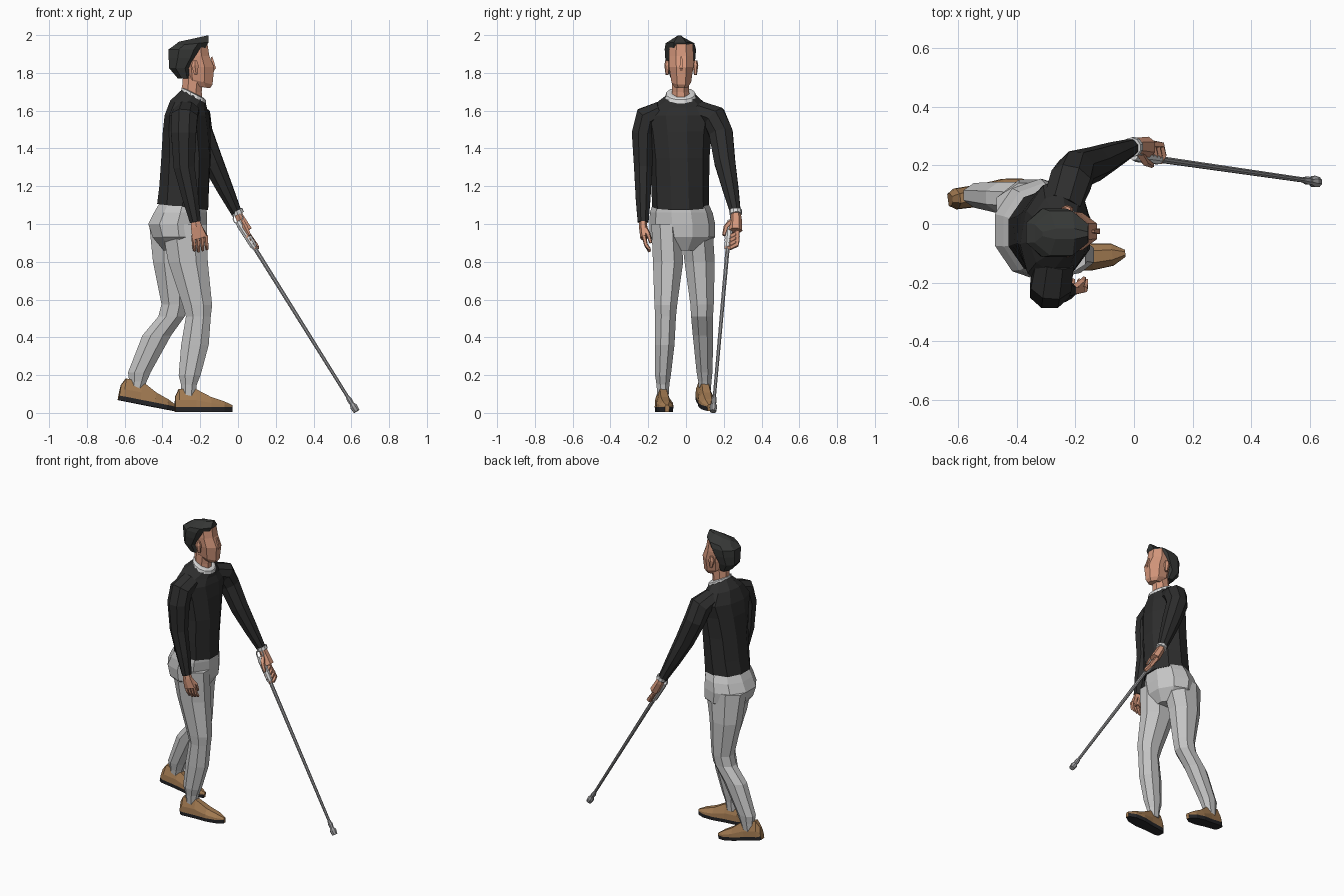
import bpy, bmesh, math
from mathutils import Vector, Matrix


def mat(name, r, g, b):
    m = bpy.data.materials.new(name)
    m.diffuse_color = (r, g, b, 1)
    return m


BLACK = mat("black_knit", 0.027, 0.027, 0.027)
PANTS = mat("light_grey_cloth", 0.56, 0.56, 0.56)
SKIN = mat("skin", 0.66, 0.31, 0.2)
HAIR = mat("dark_hair", 0.036, 0.038, 0.036)
TAN = mat("tan_leather", 0.37, 0.2, 0.085)
SOLE = mat("dark_sole", 0.02, 0.02, 0.023)
METAL = mat("grey_metal", 0.34, 0.34, 0.35)
WHITE = mat("off_white", 0.72, 0.72, 0.72)


def skin(name, rings, mats, rule=None):
    """Join equal rings of points into a capped flat-shaded surface."""
    bm = bmesh.new()
    vs = [[bm.verts.new(p) for p in r] for r in rings]
    n = len(vs[0])
    for i, (r0, r1) in enumerate(zip(vs, vs[1:])):
        for k in range(n):
            f = bm.faces.new((r0[k], r0[(k + 1) % n], r1[(k + 1) % n], r1[k]))
            if rule:
                f.material_index = rule(i, k)
    for r in (vs[0], vs[-1]):
        f = bm.faces.new(r)
    bmesh.ops.recalc_face_normals(bm, faces=bm.faces)
    me = bpy.data.meshes.new(name)
    bm.to_mesh(me)
    bm.free()
    for m in mats:
        me.materials.append(m)
    ob = bpy.data.objects.new(name, me)
    bpy.context.collection.objects.link(ob)
    return ob


def ell(cx, cy, cz, a, b, yaw=0, tilt=0, n=8):
    """Level ellipse ring; tilt lowers its +x side."""
    pts = []
    for k in range(n):
        t = 2 * math.pi * (k + 0.5) / n
        s = 1 / math.cos(math.pi / n)
        x, y = a * s * math.cos(t), b * s * math.sin(t)
        c, d = math.cos(math.radians(yaw)), math.sin(math.radians(yaw))
        pts.append((cx + x * c - y * d, cy + x * d + y * c, cz - tilt * x))
    return pts


def stack(name, rows, m, n=8):
    return skin(name, [ell(*r, n=n) for r in rows], [m])


def tube(name, rows, m, n=8):
    """Tube whose rings stand square to the path; rows are x, y, z, ra, rb."""
    P = [Vector(r[:3]) for r in rows]
    rings = []
    for i, r in enumerate(rows):
        t = (P[min(i + 1, len(P) - 1)] - P[max(i - 1, 0)]).normalized()
        u = (Vector((1, 0, 0)) - t * t.x).normalized()
        v = t.cross(u)
        ra, rb = r[3], r[-1]
        rings.append([P[i] + u * ra * math.cos(w) + v * rb * math.sin(w)
                      for w in (2 * math.pi * (k + 0.5) / n for k in range(n))])
    return skin(name, rings, [m])


# sweater body, twisted slightly so the left shoulder leads
stack("sweater_body", [
    (-.293, -.03, 1.09, .135, .143, 0, .12),
    (-.285, -.03, 1.2, .13, .145, -2),
    (-.275, -.03, 1.35, .128, .147, -4),
    (-.272, -.03, 1.49, .12, .16, -8),
    (-.27, -.03, 1.575, .11, .18, -10),
    (-.262, -.03, 1.635, .092, .13, -8, .2),
    (-.235, -.028, 1.68, .062, .075, 0, .5)], BLACK, 10)
stack("collar", [
    (-.235, -.028, 1.672, .066, .08, 0, .5),
    (-.235, -.028, 1.69, .064, .076, 0, .5),
    (-.233, -.028, 1.693, .054, .06, 0, .5)], WHITE, 12)

# sleeves
tube("right_sleeve", [
    (-.27, -.13, 1.6, .07, .055), (-.283, -.205, 1.565, .075, .07),
    (-.288, -.228, 1.48, .072, .064), (-.285, -.227, 1.3, .06, .052),
    (-.25, -.227, 1.13, .046, .042), (-.226, -.227, 1.01, .031, .031)], BLACK)
tube("left_sleeve", [
    (-.245, .07, 1.6, .07, .055), (-.215, .15, 1.565, .075, .07),
    (-.197, .185, 1.48, .068, .068), (-.135, .205, 1.33, .06, .06),
    (-.07, .235, 1.19, .046, .046), (-.008, .262, 1.06, .03, .03)], BLACK)
tube("bracelet", [(-.008, .262, 1.072, .034), (.001, .264, 1.052, .034)], WHITE, 10)

# trousers
stack("trouser_seat", [
    (-.29, -.03, 1.12, .12, .135), (-.305, -.025, 1.06, .14, .158),
    (-.32, -.02, 1.0, .155, .166), (-.312, -.02, .93, .14, .165),
    (-.305, -.02, .86, .09, .09)], PANTS, 10)
stack("right_trouser_leg", [
    (-.285, -.105, 1.0, .12, .078), (-.265, -.095, .8, .105, .08),
    (-.215, -.107, .57, .078, .06), (-.21, -.108, .51, .066, .055),
    (-.228, -.113, .36, .073, .052), (-.256, -.122, .2, .058, .042),
    (-.26, -.122, .15, .042, .034), (-.262, -.122, .09, .036, .03)], PANTS)
stack("left_trouser_leg", [
    (-.34, .055, 1.0, .13, .085), (-.35, .072, .8, .1, .08),
    (-.337, .085, .575, .068, .062), (-.352, .085, .51, .07, .058),
    (-.43, .09, .41, .076, .054), (-.522, .098, .215, .06, .042),
    (-.53, .1, .165, .046, .035), (-.54, .1, .11, .036, .03)], PANTS)


# shoes: stations are distance from heel, half width, top height
def shoe(name, loc, yaw, pitch):
    M = (Matrix.Translation(loc) @ Matrix.Rotation(math.radians(yaw), 4, 'Z')
         @ Matrix.Rotation(math.radians(pitch), 4, 'Y'))
    rings = []
    for s, w, h in [(0, .022, .08), (.02, .036, .12), (.11, .038, .12),
                    (.19, .046, .078), (.26, .038, .055), (.305, .012, .035)]:
        half = [(w * .92, 0), (w, .024), (w * .95, .024 + (h - .024) * .4), (w * .45, h)]
        sec = half + [(-y, z) for y, z in reversed(half)]
        rings.append([M @ Vector((s, y, z)) for y, z in sec])
    ob = skin(name, rings, [TAN, SOLE], lambda i, k: 1 if k in (0, 6, 7) else 0)
    return ob


shoe("right_shoe", (-.333, -.132, .006), 6, 0)
shoe("left_shoe", (-.635, .082, .068), 8, 11)

# head and neck
stack("neck", [(-.245, -.028, 1.62, .055, .048), (-.245, -.028, 1.7, .053, .045),
               (-.235, -.028, 1.8, .055, .045)], SKIN)
stack("face", [
    (-.19, -.025, 1.725, .042, .034, 0, .15), (-.21, -.025, 1.757, .075, .052, 0, .25),
    (-.212, -.025, 1.83, .086, .064), (-.222, -.025, 1.89, .07, .066),
    (-.226, -.026, 1.955, .064, .06)], SKIN)
tube("nose", [(-.14, -.025, 1.885, .006), (-.126, -.025, 1.825, .013),
              (-.135, -.025, 1.81, .008)], SKIN, 4)
for side, y in (("right", -.1), ("left", .05)):
    tube(side + "_ear", [(-.228, y, 1.865, .012, .01), (-.228, y, 1.84, .022, .015),
                         (-.222, y, 1.79, .01, .008)], SKIN, 6)
stack("hair", [
    (-.283, -.03, 1.77, .035, .05), (-.305, -.03, 1.825, .06, .07),
    (-.285, -.03, 1.88, .082, .08), (-.272, -.03, 1.925, .096, .083),
    (-.248, -.032, 1.953, .092, .076, 0, -.1),
    (-.235, -.034, 1.982, .078, .018, 0, -.22)], HAIR)

# right hand hanging
tube("right_palm", [
    (-.228, -.227, 1.03, .024, .02), (-.22, -.227, .985, .034, .022),
    (-.203, -.222, .925, .045, .02)], SKIN, 6)
for i in range(4):
    x = -.236 + i * .022
    tube(f"right_finger_{i + 1}", [
        (x, -.224, .94, .012), (x + .004, -.212, .89, .011),
        (x + .006, -.192, .853 + .006 * abs(i - 1), .008)], SKIN, 5)
tube("right_thumb", [(-.205, -.222, .985, .016), (-.178, -.2, .945, .013),
                     (-.17, -.186, .9, .008)], SKIN, 5)

# left hand gripping the stick
tube("left_palm", [
    (-.012, .262, 1.08, .022, .022), (.012, .265, 1.03, .026, .03),
    (.05, .262, .965, .03, .036)], SKIN, 6)
for i in range(4):
    x, z = .028 + i * .014, .98 - i * .02
    tube(f"left_finger_{i + 1}", [
        (x, .272, z, .014), (x + .022, .268, z - .03, .014),
        (x + .03, .235, z - .045, .013), (x + .018, .207, z - .045, .009)], SKIN, 5)
tube("left_thumb", [(.015, .248, 1.02, .016), (.038, .212, .985, .014),
                    (.062, .2, .94, .009)], SKIN, 5)

# walking stick
top, tip = Vector((.0, .233, 1.015)), Vector((.622, .144, .018))


def along(t, r):
    return (*top.lerp(tip, t), r)


tube("stick_grip", [along(0, .016), along(.02, .021), along(.13, .019), along(.15, .012)], WHITE)
tube("stick_shaft", [along(.1, .012), along(.95, .009)], METAL)
tube("stick_tip", [along(.93, .01), along(.95, .015), along(.97, .013),
                   along(.985, .021), along(1.01, .018)], METAL)
# wrist strap: a small thin loop at the top of the grip
loop = [(.0 + .026 * math.cos(a), .236, 1.03 + .03 * math.sin(a), .004)
        for a in (2 * math.pi * (k + .3) / 10 for k in range(11))]
tube("stick_strap", loop, WHITE, 4)
